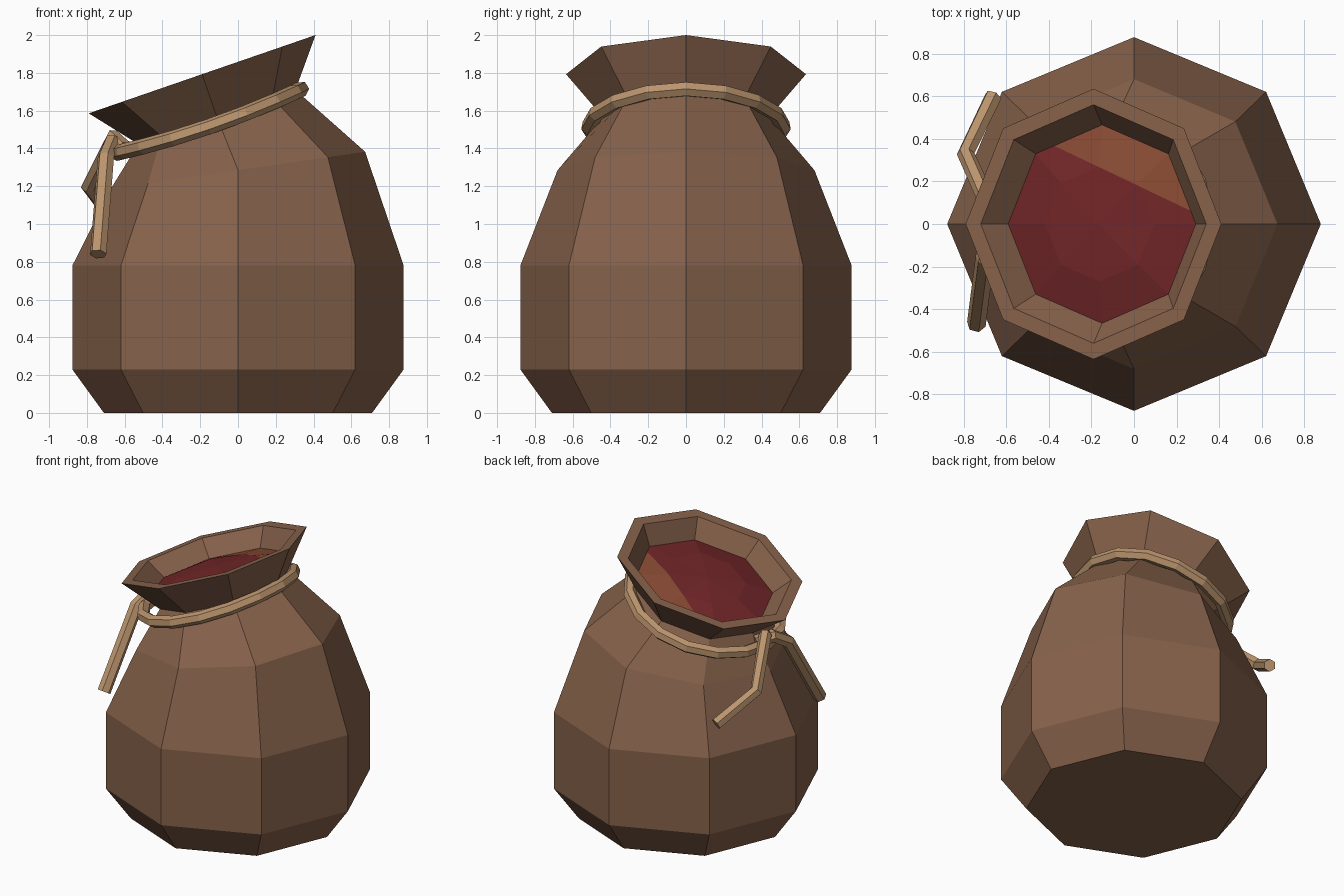
import bpy, bmesh, math, random
from mathutils import Vector

if "Cube" in bpy.data.objects:
    bpy.data.objects.remove(bpy.data.objects["Cube"])

random.seed(4)


def material(name, col):
    m = bpy.data.materials.new(name)
    m.diffuse_color = (*col, 1)
    m.use_nodes = True
    m.node_tree.nodes["Principled BSDF"].inputs["Base Color"].default_value = m.diffuse_color
    return m


LEATHER = material("brown leather", (0.24, 0.122, 0.07))
CORD = material("tan cord", (0.50, 0.30, 0.155))
RED = material("dark red filling", (0.165, 0.019, 0.021))
RUST = material("rust filling", (0.25, 0.07, 0.034))

TILT = math.atan2(0.207, 0.6)
RIM = Vector((-0.19, 0, 1.793))
AXIS = Vector((-math.sin(TILT), 0, math.cos(TILT)))


def ring(bm, centre, r, tilt, n=8, jitter=0):
    """Ring of verts, tilted so that its +x side is higher."""
    out = []
    for i in range(n):
        a = 2 * math.pi * i / n
        p = Vector((r * math.cos(a) * math.cos(tilt), r * math.sin(a),
                    r * math.cos(a) * math.sin(tilt) + random.uniform(-jitter, jitter)))
        out.append(bm.verts.new(Vector(centre) + p))
    return out


def bridge(bm, a, b):
    n = len(a)
    for i in range(n):
        j = (i + 1) % n
        bm.faces.new((a[i], a[j], b[j], b[i]))


def finish(bm, name, mats):
    me = bpy.data.meshes.new(name)
    bm.to_mesh(me)
    bm.free()
    for m in mats:
        me.materials.append(m)
    ob = bpy.data.objects.new(name, me)
    bpy.context.collection.objects.link(ob)
    return ob


# Pouch: octagonal belly, leaning shoulder and neck, flared lip, inner wall
bm = bmesh.new()
levels = [
    ((0, 0, 0), 0.71, 0),
    ((0, 0, 0.23), 0.877, 0),
    ((0, 0, 0.78), 0.877, 0),
    ((0, 0, 1.285), 0.68, math.atan(0.145)),
    (RIM - AXIS * 0.24, 0.44, TILT),
    (RIM, 0.635, TILT),
    (RIM, 0.56, TILT),
    (RIM - AXIS * 0.17, 0.43, TILT),
]
rings = [ring(bm, *lv) for lv in levels]
for a, b in zip(rings, rings[1:]):
    bridge(bm, a, b)
bm.faces.new(rings[0][::-1])
finish(bm, "pouch", [LEATHER])

# Filling: low uneven mound inside the mouth, with a rust-coloured corner
bm = bmesh.new()
outer = ring(bm, RIM - AXIS * 0.125, 0.475, TILT)
inner = ring(bm, RIM - AXIS * 0.085, 0.27, TILT, jitter=0.012)
bridge(bm, outer, inner)
top = bm.verts.new(RIM - AXIS * 0.07)
for i in range(8):
    bm.faces.new((inner[i], inner[(i + 1) % 8], top))
corner, normal = Vector((0.27, 0.06, 1.7)), Vector((0.30, 0.63, 0)).normalized()
bmesh.ops.bisect_plane(bm, geom=bm.verts[:] + bm.edges[:] + bm.faces[:],
                       plane_co=corner, plane_no=normal)
for f in bm.faces:
    f.material_index = int((f.calc_center_median() - corner).dot(normal) > 0)
finish(bm, "filling", [RED, RUST])


# Cords: faceted tubes along short paths
def cord(name, pts, radius, cyclic=False):
    cu = bpy.data.curves.new(name, 'CURVE')
    cu.dimensions = '3D'
    cu.bevel_depth = radius
    cu.bevel_resolution = 1
    cu.use_fill_caps = True
    sp = cu.splines.new('POLY')
    sp.points.add(len(pts) - 1)
    for p, co in zip(sp.points, pts):
        p.co = (*co, 1)
    sp.use_cyclic_u = cyclic
    sp.use_smooth = False
    cu.materials.append(CORD)
    ob = bpy.data.objects.new(name, cu)
    bpy.context.collection.objects.link(ob)
    bpy.context.view_layer.objects.active = ob
    ob.select_set(True)
    bpy.ops.object.convert(target='MESH')
    bpy.context.object.select_set(False)


loop = []
for i in range(16):
    a = 2 * math.pi * i / 16
    x = -0.155 + 0.49 * math.cos(a)
    y = 0.515 * math.sin(a)
    z = 1.545 + 0.345 * (x + 0.155) - 0.03 * math.sin(a) ** 2
    loop.append((x, y, z))
cord("neck_cord", loop, 0.042, True)
cord("front_cord_end", [(-0.60, 0.06, 1.40), (-0.67, -0.03, 1.43),
                        (-0.70, -0.16, 1.35), (-0.74, -0.47, 0.84)], 0.045)
cord("back_cord_end", [(-0.60, -0.06, 1.40), (-0.66, 0.04, 1.46),
                       (-0.79, 0.33, 1.20), (-0.66, 0.60, 1.03)], 0.042)
